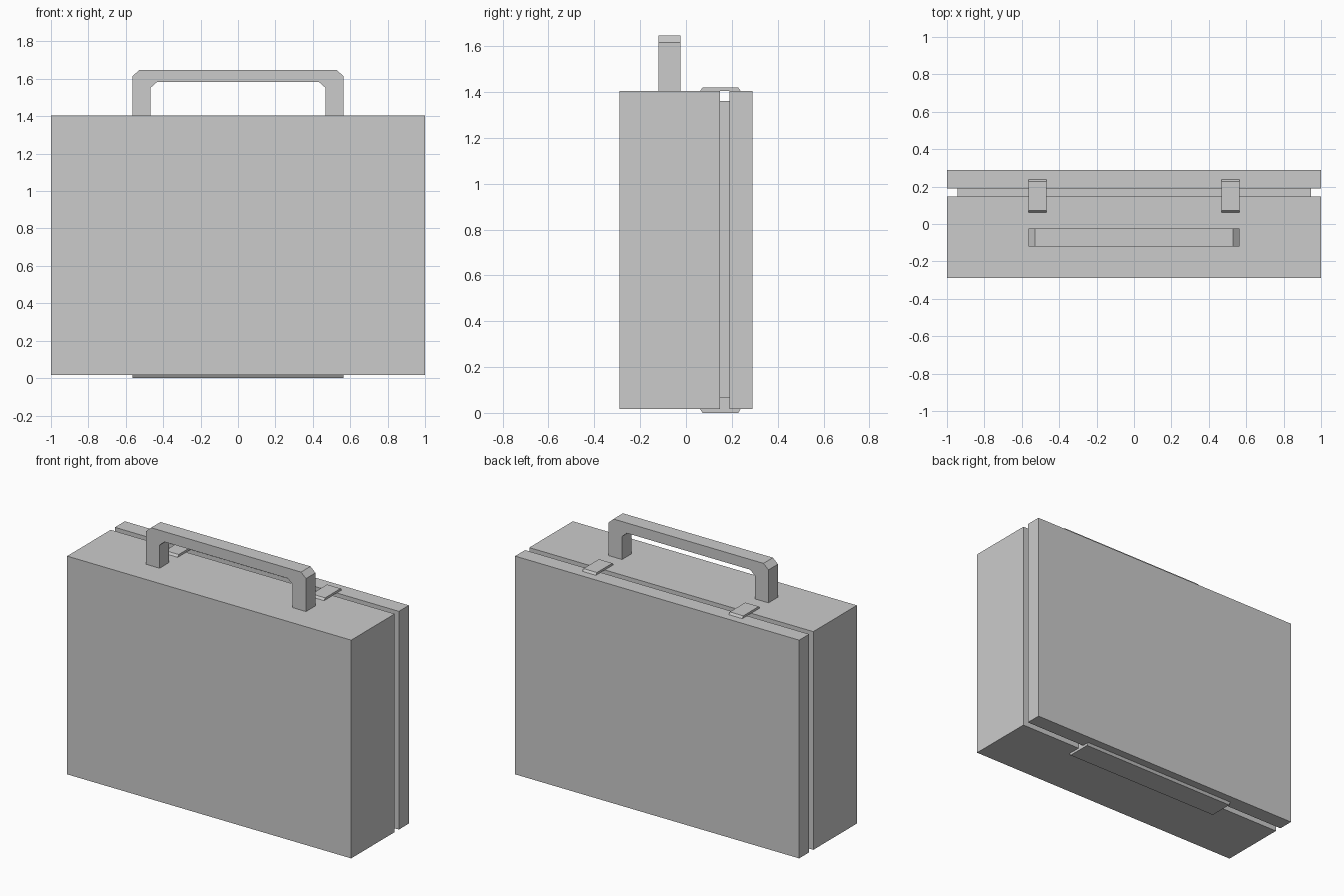
import bpy, bmesh
from mathutils import Vector

if "Cube" in bpy.data.objects:
    bpy.data.objects.remove(bpy.data.objects["Cube"])


def prism(name, points, axis, lo, hi):
    """Extrude a profile along axis: 'x' uses (y, z) points, 'y' uses (x, z) points."""
    def place(p, t):
        return (t, p[0], p[1]) if axis == 'x' else (p[0], t, p[1])
    bm = bmesh.new()
    face = bm.faces.new([bm.verts.new(place(p, lo)) for p in points])
    ext = bmesh.ops.extrude_face_region(bm, geom=[face])
    moved = [v for v in ext['geom'] if isinstance(v, bmesh.types.BMVert)]
    step = Vector(place((0, 0), hi - lo))
    bmesh.ops.translate(bm, verts=moved, vec=step)
    if not any(f.is_valid and f == face for f in bm.faces):
        bm.faces.new([v for v in face.verts])
    bmesh.ops.recalc_face_normals(bm, faces=bm.faces)
    mesh = bpy.data.meshes.new(name)
    bm.to_mesh(mesh)
    bm.free()
    obj = bpy.data.objects.new(name, mesh)
    bpy.context.collection.objects.link(obj)
    return obj


def box(name, x, y, z):
    return prism(name, [(y[0], z[0]), (y[1], z[0]), (y[1], z[1]), (y[0], z[1])], 'x', *x)


BOTTOM, TOP = 0.016, 1.405

# case halves and the recessed seam between them
box("case_body", (-1, 1), (-0.29, 0.148), (BOTTOM, TOP))
box("case_lid", (-1, 1), (0.19, 0.29), (BOTTOM, TOP))
box("seam_core", (-0.945, 0.945), (0.148, 0.19), (0.065, 1.36))

# handle: chamfered arch
half = [(0.563, TOP), (0.563, 1.615), (0.528, 1.647), (-0.528, 1.647),
        (-0.563, 1.615), (-0.563, TOP)]
inner = [(-0.468, TOP), (-0.468, 1.552), (-0.434, 1.582), (0.434, 1.582),
         (0.468, 1.552), (0.468, TOP)]
prism("handle", half + inner, 'y', -0.12, -0.025)

# latches: thin plates with sloped ends, bridging the seam
latch = [(0.062, TOP), (0.238, TOP), (0.228, 1.419), (0.072, 1.419)]
for side, x in (("left", -0.563), ("right", 0.468)):
    prism("latch_" + side, latch, 'x', x, x + 0.095)

# hinge: long plate underneath with a tongue reaching into the seam
hinge = [(0.062, BOTTOM), (0.072, 0), (0.228, 0), (0.238, BOTTOM),
         (0.19, BOTTOM), (0.19, 0.065), (0.148, 0.065), (0.148, BOTTOM)]
prism("hinge", hinge, 'x', -0.563, 0.563)
